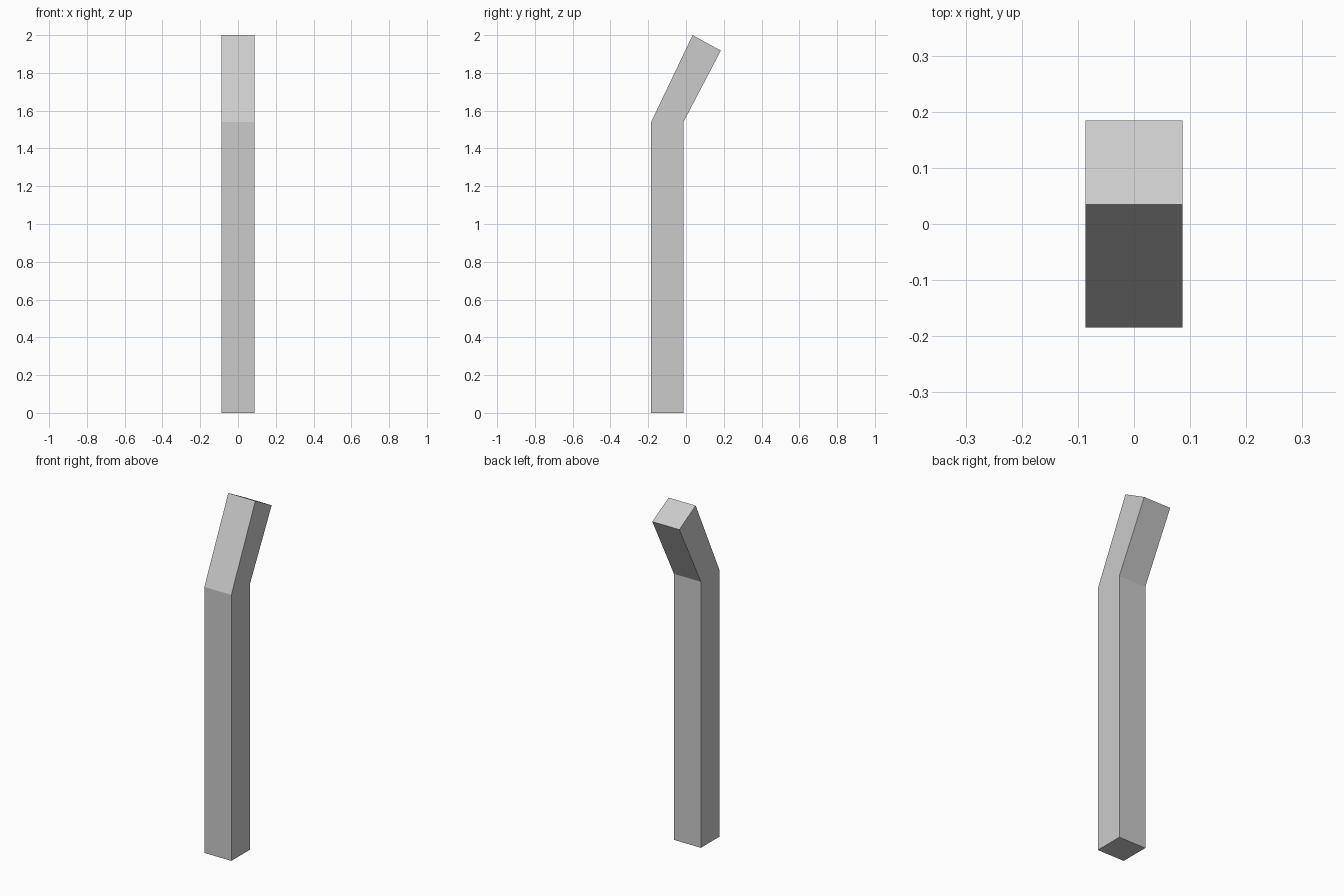
import bpy, bmesh

if "Cube" in bpy.data.objects:
    bpy.data.objects.remove(bpy.data.objects["Cube"])

HALF_WIDTH = 0.0865

# Side profile (y, z) sections: foot, bend, slanted tip
sections = [
    ((-0.1845, 0.0), (-0.0135, 0.0)),
    ((-0.1845, 1.54), (-0.0135, 1.54)),
    ((0.035, 2.0), (0.1845, 1.918)),
]

bm = bmesh.new()

# Square ring of vertices for each section
rings = []
for (fy, fz), (by, bz) in sections:
    rings.append([bm.verts.new(co) for co in (
        (-HALF_WIDTH, fy, fz), (HALF_WIDTH, fy, fz),
        (HALF_WIDTH, by, bz), (-HALF_WIDTH, by, bz))])

# Walls between rings, then end caps
for low, high in zip(rings, rings[1:]):
    for i in range(4):
        j = (i + 1) % 4
        bm.faces.new((low[i], low[j], high[j], high[i]))
bm.faces.new(rings[0][::-1])
bm.faces.new(rings[-1])
bmesh.ops.recalc_face_normals(bm, faces=bm.faces)

# Bent post
mesh = bpy.data.meshes.new("bent_post")
bm.to_mesh(mesh)
bm.free()
post = bpy.data.objects.new("bent_post", mesh)
bpy.context.collection.objects.link(post)
